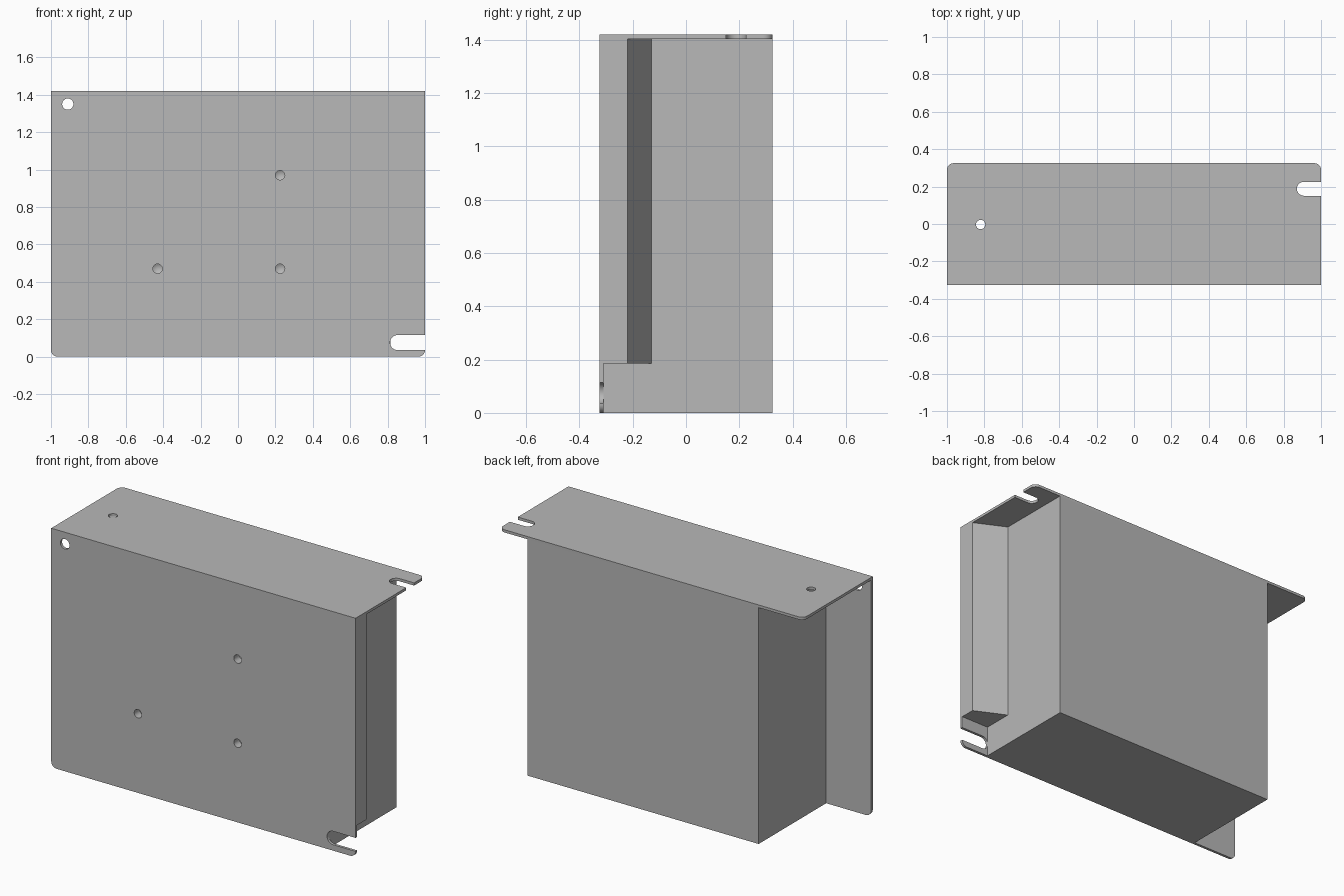
import bpy
import bmesh
from math import cos, sin, pi
from mathutils import Matrix, Vector

if "Cube" in bpy.data.objects:
    bpy.data.objects.remove(bpy.data.objects["Cube"], do_unlink=True)

# Overall sizes
W, D, H = 1.0, 0.325, 1.42      # half width, half depth, height
T = 0.016                       # sheet thickness
CASE_L, CASE_R = -0.705, 0.815  # case ends in x

grey = bpy.data.materials.new("sheet metal grey")
grey.use_nodes = True
grey.diffuse_color = (0.48, 0.48, 0.48, 1)
grey.node_tree.nodes["Principled BSDF"].inputs["Base Color"].default_value = grey.diffuse_color


def prism(name, outline, to_3d, low, high):
    """Extrude a 2D outline from low to high; to_3d maps (u, v, w) to space."""
    bm = bmesh.new()
    face = bm.faces.new([bm.verts.new(to_3d(u, v, low)) for u, v in outline])
    ext = bmesh.ops.extrude_face_region(bm, geom=[face])
    shift = Vector(to_3d(0, 0, high)) - Vector(to_3d(0, 0, low))
    moved = [g for g in ext["geom"] if isinstance(g, bmesh.types.BMVert)]
    bmesh.ops.translate(bm, verts=moved, vec=shift)
    bmesh.ops.recalc_face_normals(bm, faces=bm.faces)
    return make(name, bm)


def make(name, bm):
    mesh = bpy.data.meshes.new(name)
    bm.to_mesh(mesh)
    bm.free()
    obj = bpy.data.objects.new(name, mesh)
    bpy.context.collection.objects.link(obj)
    mesh.materials.append(grey)
    return obj


def arc(cx, cy, r, start, end, steps):
    return [(cx + r * cos(start + (end - start) * i / steps),
             cy + r * sin(start + (end - start) * i / steps)) for i in range(steps + 1)]


def tab_outline(square, rounded, r=0.035):
    """Rectangle with two square corners and two rounded ones."""
    s = 1 if rounded > square else -1
    c = rounded - s * r
    return ([(-W, square), (W, square)] + arc(W - r, c, r, 0, s * pi / 2, 8)
            + arc(r - W, c, r, s * pi / 2, s * pi, 8))


def slot_outline(u, v, r):
    """Slot with a round inner end, open past the +x edge."""
    return [(W + 0.1, v + r)] + arc(u, v, r, pi / 2, 3 * pi / 2, 20) + [(W + 0.1, v - r)]


def circle(u, v, r):
    return arc(u, v, r, 0, 2 * pi, 32)[:-1]


def upright(u, v, w):
    return (u, w, v)


def level(u, v, w):
    return (u, v, w)


def cut(obj, cutters):
    bpy.context.view_layer.objects.active = obj
    for cutter in cutters:
        mod = obj.modifiers.new("cut", "BOOLEAN")
        mod.operation = "DIFFERENCE"
        mod.solver = "EXACT"
        mod.object = cutter
        bpy.ops.object.modifier_apply(modifier=mod.name)


# Bracket sheets
front = prism("front_plate", tab_outline(H, 0), upright, -D, T - D)
top = prism("top_plate", tab_outline(T - D, D), level, H - T, H)
top_edge = prism("top_plate_bend", [(-W, -D), (W, -D), (W, T - D), (-W, T - D)],
                 level, H - T, H)
bpy.data.objects.remove(top_edge, do_unlink=True)  # the front sheet already fills the bend

# Case and sloped terminal block
case = prism("case", [(CASE_L, T - D), (CASE_R, T - D), (CASE_R, D), (CASE_L, D)],
             level, 0, H - T)
block = prism("terminal_block",
              [(CASE_R, T - D), (W, T - D), (W, -0.22), (CASE_R, -0.13)],
              level, 0.185, H - T)

# Open slots and through holes
front_cutters = [
    prism("cutter", slot_outline(0.853, 0.075, 0.04), upright, -D - 0.05, -D + 0.05),
    prism("cutter", circle(-0.91, 1.35, 0.03), upright, -D - 0.05, -D + 0.05)]
top_cutters = [
    prism("cutter", slot_outline(0.908, 0.188, 0.037), level, H - 0.05, H + 0.05),
    prism("cutter", circle(-0.82, -0.003, 0.025), level, H - 0.05, H + 0.05)]

# Blind mounting holes with pointed bottoms
drills = []
for x, z in ((0.225, 0.97), (0.225, 0.47), (-0.43, 0.47)):
    drills.append(prism("cutter", circle(x, z, 0.025), upright, -D - 0.05, -D + 0.05))
    tip = bmesh.new()
    bmesh.ops.create_cone(tip, cap_ends=True, segments=32, radius1=0.025, radius2=0,
                          depth=0.015,
                          matrix=Matrix.Translation((x, -D + 0.0574, z))
                          @ Matrix.Rotation(-pi / 2, 4, "X"))
    drills.append(make("cutter", tip))

cut(front, front_cutters + drills[::2])
cut(top, top_cutters)
cut(case, drills)
for cutter in front_cutters + top_cutters + drills:
    bpy.data.objects.remove(cutter, do_unlink=True)

# Smooth round walls, keep sheet edges sharp
bpy.ops.object.select_all(action="DESELECT")
for obj in (front, top, case, block):
    obj.select_set(True)
bpy.context.view_layer.objects.active = front
bpy.ops.object.shade_smooth_by_angle(angle=pi / 6)
